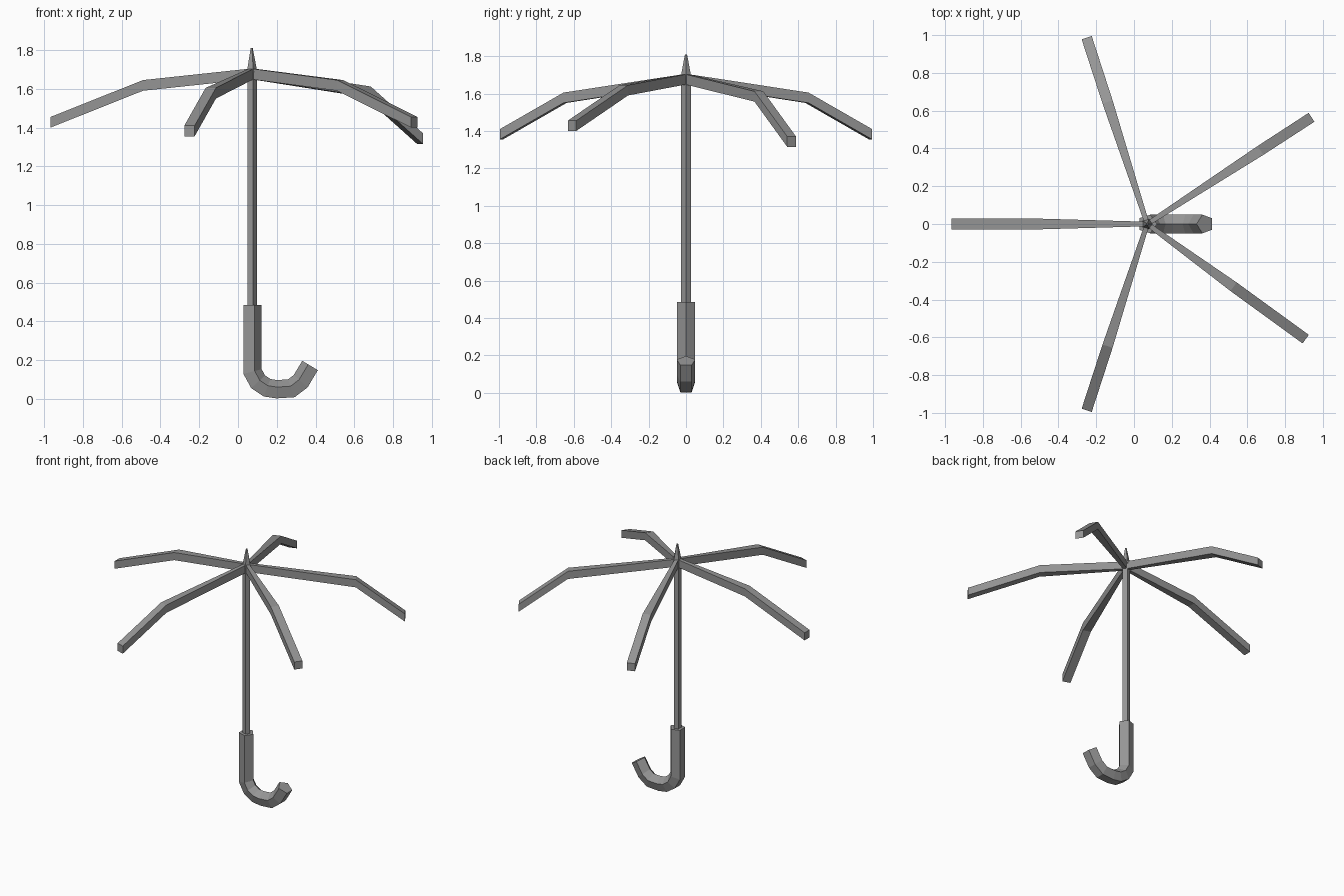
import bpy
import bmesh
from math import sin, cos, radians, tau
from mathutils import Vector

cube = bpy.data.objects.get("Cube")
if cube:
    bpy.data.objects.remove(cube, do_unlink=True)

AXIS = 0.07  # x of the shaft

grey = bpy.data.materials.new("plain grey")
grey.use_nodes = True
grey.diffuse_color = (0.3, 0.3, 0.3, 1)
grey.node_tree.nodes["Principled BSDF"].inputs["Base Color"].default_value = (0.3, 0.3, 0.3, 1)


def loft(name, rings):
    """Skin a list of equal rings and cap both ends."""
    bm = bmesh.new()
    loops = [[bm.verts.new(p) for p in ring] for ring in rings]
    n = len(loops[0])
    for a, b in zip(loops, loops[1:]):
        for i in range(n):
            j = (i + 1) % n
            bm.faces.new((a[i], a[j], b[j], b[i]))
    bm.faces.new(loops[0])
    bm.faces.new(loops[-1])
    bmesh.ops.recalc_face_normals(bm, faces=bm.faces)
    mesh = bpy.data.meshes.new(name)
    bm.to_mesh(mesh)
    bm.free()
    mesh.materials.append(grey)
    obj = bpy.data.objects.new(name, mesh)
    bpy.context.collection.objects.link(obj)
    return obj


def pentagon_sweep(name, path, radii):
    """Sweep a pentagon along an x-z path, one corner on the inner side."""
    pts = [Vector((x, 0, z)) for x, z in path]
    steps = [(b - a).normalized() for a, b in zip(pts, pts[1:])]
    rings = []
    for i, (p, r) in enumerate(zip(pts, radii)):
        before, after = steps[max(i - 1, 0)], steps[min(i, len(steps) - 1)]
        along = (before + after).normalized()
        inner = Vector((-along.z, 0, along.x)) / along.dot(after)
        rings.append([p + inner * (r * cos(k * tau / 5)) + Vector((0, r * sin(k * tau / 5), 0))
                      for k in range(5)])
    return loft(name, rings)


def rib(name, angle, knee_r, knee_z, tip_z):
    """Square bar that leaves the hub narrow and bends down at the knee."""
    out = Vector((cos(radians(angle)), sin(radians(angle)), 0))
    side = Vector((-out.y, out.x, 0))
    hub = Vector((AXIS, 0, 0))
    rings = []
    for r, z, half in ((0, 1.705, 0.012), (knee_r, knee_z, 0.028), (1.037, tip_z, 0.028)):
        c = hub + out * r
        rings.append([c + side * s * half + Vector((0, 0, h))
                      for s, h in ((-1, z), (1, z), (1, z - 0.055), (-1, z - 0.055))])
    return loft(name, rings)


# Hooked handle
hook = [(AXIS, 0.485), (AXIS, 0.14), (0.1, 0.085), (0.148, 0.053),
        (0.2, 0.045), (0.277, 0.05), (0.327, 0.088), (0.376, 0.17)]
pentagon_sweep("handle", hook, [0.052] * len(hook))

# Shaft and top spike
pentagon_sweep("shaft", [(AXIS, 1.69), (AXIS, 0.47)], [0.027] * 2)
pentagon_sweep("spike", [(AXIS, 1.81), (AXIS, 1.685)], [0.006, 0.03])

# Five bare ribs
rib("right_rib", 180, 0.56, 1.645, 1.455)
rib("back_right_rib", 108, 0.68, 1.605, 1.41)
rib("front_right_rib", -108, 0.68, 1.605, 1.41)
rib("back_left_rib", 33, 0.715, 1.612, 1.37)
rib("front_left_rib", -36, 0.565, 1.645, 1.455)
